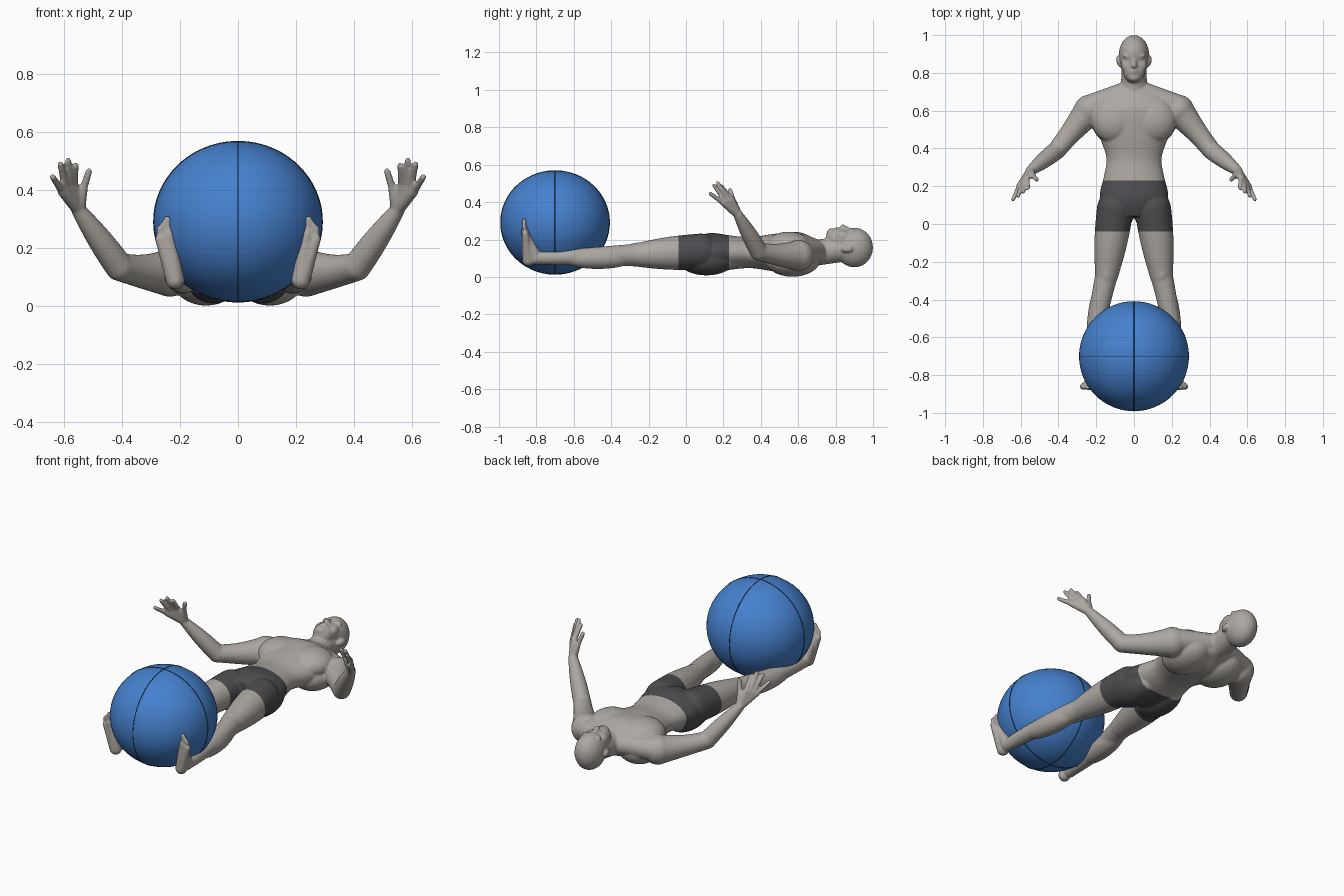
import bpy, bmesh, math
from mathutils import Vector, Matrix, geometry

if "Cube" in bpy.data.objects:
    bpy.data.objects.remove(bpy.data.objects["Cube"])


def make_material(name, red, green, blue):
    material = bpy.data.materials.new(name)
    material.use_nodes = True
    material.diffuse_color = (red, green, blue, 1)
    shader = material.node_tree.nodes["Principled BSDF"]
    shader.inputs["Base Color"].default_value = (red, green, blue, 1)
    return material


skin = make_material("warm grey skin", .42, .39, .36)
cloth = make_material("charcoal shorts", .075, .075, .083)
ball_blue = make_material("ball blue", .06, .22, .62)
seam_navy = make_material("seam navy", .01, .03, .07)


def add_object(name, mesh_builder, materials):
    mesh = bpy.data.meshes.new(name)
    mesh_builder.to_mesh(mesh)
    mesh_builder.free()
    for material in materials:
        mesh.materials.append(material)
    created = bpy.data.objects.new(name, mesh)
    bpy.context.collection.objects.link(created)
    return created


def select_all(builder):
    return builder.verts[:] + builder.edges[:] + builder.faces[:]


def loft(matrices, sides=24):
    """Closed tube through unit circles placed by the matrices."""
    angles = [math.tau * k / sides for k in range(sides)]
    rings = [[body.verts.new(m @ Vector((math.cos(a), math.sin(a), 0))) for a in angles]
             for m in matrices]
    for lower, upper in zip(rings, rings[1:]):
        for k in range(sides):
            body.faces.new((lower[k - 1], lower[k], upper[k], upper[k - 1]))
    body.faces.new(rings[0])
    body.faces.new(rings[-1])


def blob(centre, radii, turn=0):
    place = Matrix.Translation(centre) @ Matrix.Rotation(turn, 4, "Z")
    bmesh.ops.create_uvsphere(body, u_segments=24, v_segments=16, radius=1,
                              matrix=place @ Matrix.Diagonal((*radii, 1)))


def limb(start, end, start_radius, end_radius, bulge=0, bow=(0, 0, 0), steps=10):
    """Round-ended tapered limb that can swell and bow in the middle."""
    start, end = Vector(start), Vector(end)
    turn = (end - start).to_track_quat("Z", "Y").to_matrix().to_4x4()
    sections = []
    for k in range(steps + 1):
        t = k / steps
        swell = math.sin(math.pi * t)
        radius = start_radius + (end_radius - start_radius) * t + bulge * swell
        centre = start.lerp(end, t) + Vector(bow) * swell
        sections.append(Matrix.Translation(centre) @ turn @ Matrix.Scale(radius, 4))
    loft(sections)
    blob(start, [start_radius] * 3)
    blob(end, [end_radius] * 3)


# Left limbs and paired features, mirrored afterwards
body = bmesh.new()
hip, knee, ankle = Vector((.1, .08, .135)), Vector((.145, -.27, .117)), Vector((.22, -.8, .1))
heel, big_toe, little_toe = (Vector((.217, -.843, .09)), Vector((.239, -.86, .25)),
                             Vector((.269, -.86, .232)))
shoulder, elbow, wrist = Vector((.235, .602, .115)), Vector((.41, .39, .135)), Vector((.55, .28, .33))
index_knuckle, little_knuckle = Vector((.567, .243, .415)), Vector((.607, .2, .395))
index_tip, little_tip = Vector((.56, .19, .485)), Vector((.64, .13, .445))

# Leg with calf, kneecap and buttock
limb(hip, knee, .097, .062, bulge=.008)
limb(knee, ankle, .06, .034, bow=(.015, 0, 0))
blob(knee.lerp(ankle, .38) + Vector((.014, 0, -.012)), (.056, .2, .056), turn=.14)
blob(knee + Vector((0, .02, .025)), (.045, .08, .042))
blob((.085, .11, .1), (.095, .16, .092))

# Foot and toes
limb(heel, big_toe, .033, .02)
limb(heel, little_toe, .033, .018)
limb(ankle, big_toe.lerp(little_toe, .4), .035, .016)
for k in range(5):
    root = big_toe.lerp(little_toe, k / 4)
    size = .009 if k else .012
    limb(root, root + Vector((.005, -.006, .05 - k * .004)), size, size)

# Arm
limb(shoulder, elbow, .083, .049, bulge=-.007, bow=(.006, -.006, -.006))
limb(elbow, wrist, .049, .026, bulge=.005)

# Palm, fingers and thumb
for k in range(4):
    t = k / 3
    knuckle = index_knuckle.lerp(little_knuckle, t)
    tip = index_tip.lerp(little_tip, t)
    tip.z += .035 * math.sin(math.pi * t)
    limb(wrist, knuckle, .022, .017)
    limb(knuckle, tip, .014, .011)
thumb_joint = Vector((.535, .256, .4))
limb(wrist, thumb_joint, .023, .016)
limb(thumb_joint, (.515, .235, .465), .014, .012)

# Chest muscle, shoulder blade, trapezius
blob((.1, .55, .162), (.125, .125, .08), turn=.25)
blob((.11, .57, .095), (.12, .15, .094))
limb((.23, .62, .12), (.04, .7, .135), .066, .055)

# Ear, brow, cheek and eye
blob((.08, .86, .15), (.013, .032, .02), turn=-.25)
blob((.03, .892, .24), (.032, .014, .016), turn=-.15)
blob((.036, .84, .218), (.032, .042, .03))
blob((.03, .872, .238), (.016, .009, .012))

# Mirror to the right side
for item in bmesh.ops.duplicate(body, geom=select_all(body))["geom"]:
    if isinstance(item, bmesh.types.BMVert):
        item.co.x *= -1

# Torso: distance along the spine, half width, half depth
spine = [Vector(section) for section in (
    (.04, .1, .08), (.13, .18, .105), (.25, .16, .09), (.35, .146, .083),
    (.47, .185, .1), (.6, .22, .11), (.68, .17, .08), (.73, .08, .06))]
sections = []
for i in range(1, len(spine)):
    before, a, b, after = spine[max(i - 2, 0)], spine[i - 1], spine[i], spine[min(i + 1, len(spine) - 1)]
    for y, width, depth in geometry.interpolate_bezier(
            a, a + (b - before) / 6, b - (after - a) / 6, b, 6)[:-1]:
        sections.append(Matrix.Translation((0, y, .13)) @ Matrix.Diagonal((width, 1, depth, 1))
                        @ Matrix.Rotation(math.pi / 2, 4, "X"))
loft(sections, sides=40)

# Neck, skull, jaw, chin, lips and nose
limb((0, .68, .128), (0, .86, .15), .07, .066)
blob((0, .9, .157), (.08, .1, .106))
limb((0, .805, .203), (0, .88, .18), .058, .075)
blob((0, .777, .232), (.034, .026, .028))
for y in (.803, .814):
    blob((0, y, .253), (.023, .006, .014))
limb((0, .838, .267), (0, .885, .246), .014, .01)
blob((0, .836, .257), (.021, .01, .012))
bmesh.ops.recalc_face_normals(body, faces=body.faces)

# Fuse all body parts into one smooth surface
figure = add_object("reclining_body", body, [skin])
fuse = figure.modifiers.new("fuse", "REMESH")
fuse.mode = "VOXEL"
fuse.voxel_size = .0056
relax = figure.modifiers.new("relax", "SMOOTH")
relax.iterations = 7
graph = bpy.context.evaluated_depsgraph_get()
fused = bpy.data.meshes.new_from_object(figure.evaluated_get(graph))
figure.modifiers.clear()
fused.materials.clear()
for material in (skin, cloth):
    fused.materials.append(material)

# Shorts: clean cuts at hem and waist
hem, waist = -.04, .23
surface = bmesh.new()
surface.from_mesh(fused)
for y in (hem, waist):
    bmesh.ops.bisect_plane(surface, geom=select_all(surface), dist=.00001,
                           plane_co=(0, y, 0), plane_no=(0, 1, 0))
for face in surface.faces:
    middle = face.calc_center_median()
    face.smooth = True
    face.material_index = int(hem < middle.y < waist and abs(middle.x) < .3)
surface.to_mesh(fused)
surface.free()
figure.data = fused

# Exercise ball, slightly flattened
radius = .291
place = Matrix.Translation((0, -.7, radius)) @ Matrix.Diagonal((1, 1, .952, 1))
sphere = bmesh.new()
bmesh.ops.create_uvsphere(sphere, u_segments=64, v_segments=32, radius=radius, matrix=place)
for face in sphere.faces:
    face.smooth = True
add_object("exercise_ball", sphere, [ball_blue])

# Two seams crossing at the poles
for name, turn in (("ball_seam_lengthwise", 0), ("ball_seam_crosswise", math.pi / 2)):
    bpy.ops.mesh.primitive_torus_add(major_radius=radius, minor_radius=.002,
                                     major_segments=96, minor_segments=8)
    seam = bpy.context.object
    seam.name = name
    seam.data.transform(place @ Matrix.Rotation(turn, 4, "Z")
                        @ Matrix.Rotation(math.pi / 2, 4, "Y"))
    seam.data.materials.append(seam_navy)
    bpy.ops.object.shade_smooth()
